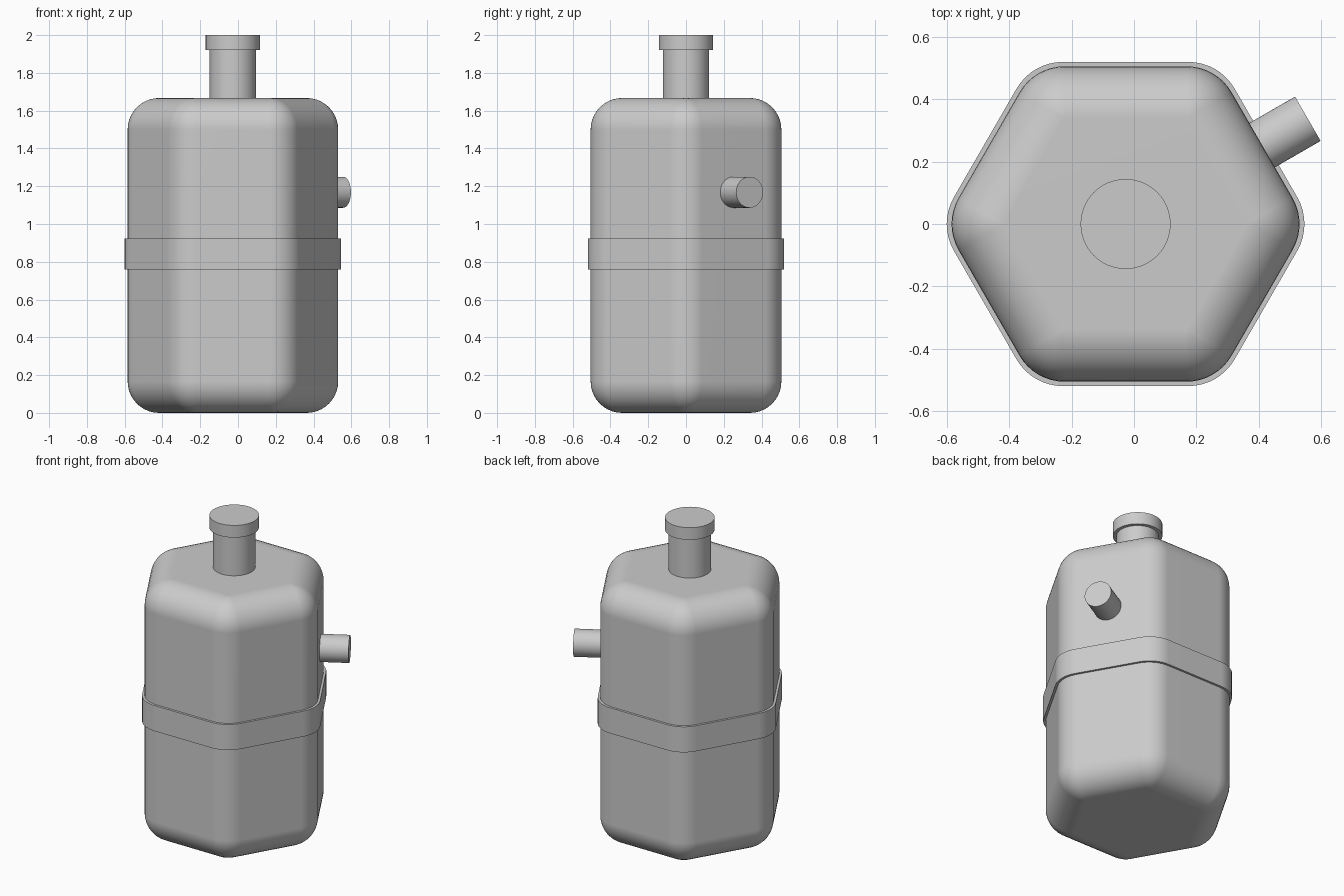
import bpy, bmesh, math
from mathutils import Vector

cube = bpy.data.objects.get("Cube")
if cube:
    bpy.data.objects.remove(cube, do_unlink=True)

CENTRE_X = -0.027
APOTHEM, ROUND, HEIGHT = 0.505, 0.167, 1.667
CORE = (APOTHEM - ROUND) / math.cos(math.pi / 6)   # corner distance of the inner hexagon

grey = bpy.data.materials.new("plain grey")
grey.use_nodes = True
grey.diffuse_color = (0.6, 0.6, 0.6, 1)
grey.node_tree.nodes["Principled BSDF"].inputs["Base Color"].default_value = (0.6, 0.6, 0.6, 1)


def hexagon(radius, z, scale=1.0, steps=8):
    """Rounded hexagon outline with its corners rounded by the radius."""
    points = []
    for corner in range(6):
        a = corner * math.pi / 3
        for i in range(steps + 1):
            b = a + math.pi / 3 * (i / steps - 0.5)
            points.append(Vector((CENTRE_X + scale * (CORE * math.cos(a) + radius * math.cos(b)),
                                  scale * (CORE * math.sin(a) + radius * math.sin(b)), z)))
    return points


def finish(obj):
    obj.data.materials.append(grey)
    bpy.ops.object.select_all(action="DESELECT")
    obj.select_set(True)
    bpy.context.view_layer.objects.active = obj
    bpy.ops.object.shade_smooth_by_angle(angle=math.radians(35))
    obj.modifiers.new("even_shading", "WEIGHTED_NORMAL").keep_sharp = True


def loft(name, outlines, closed=False):
    """Skin a stack of outlines; close it into a ring or cap both ends."""
    bm = bmesh.new()
    rings = [[bm.verts.new(p) for p in outline] for outline in outlines]
    pairs = list(zip(rings, rings[1:]))
    if closed:
        pairs.append((rings[-1], rings[0]))
    else:
        bm.faces.new(rings[0][::-1])
        bm.faces.new(rings[-1])
    for low, high in pairs:
        for i in range(len(low)):
            j = (i + 1) % len(low)
            bm.faces.new((low[i], low[j], high[j], high[i]))
    bmesh.ops.remove_doubles(bm, verts=bm.verts, dist=0.0001)
    bmesh.ops.recalc_face_normals(bm, faces=bm.faces)
    mesh = bpy.data.meshes.new(name)
    bm.to_mesh(mesh)
    bm.free()
    obj = bpy.data.objects.new(name, mesh)
    bpy.context.collection.objects.link(obj)
    finish(obj)


def cylinder(name, radius, start, end):
    start, end = Vector(start), Vector(end)
    axis = end - start
    bpy.ops.mesh.primitive_cylinder_add(vertices=64, radius=radius, depth=axis.length,
                                        location=(start + end) / 2,
                                        rotation=axis.to_track_quat("Z", "Y").to_euler())
    bpy.context.object.name = name
    finish(bpy.context.object)


# Hexagonal tank with every edge rounded
quarter = [i / 10 * math.pi / 2 for i in range(11)]
lower = [hexagon(ROUND * math.sin(t), ROUND * (1 - math.cos(t))) for t in quarter]
upper = [hexagon(ROUND * math.cos(t), HEIGHT - ROUND * (1 - math.sin(t))) for t in quarter]
loft("tank_body", lower + upper)

# Band around the middle
loft("middle_band", [hexagon(ROUND, 0.758, 0.99), hexagon(ROUND, 0.758, 1.028),
                     hexagon(ROUND, 0.922, 1.028), hexagon(ROUND, 0.922, 0.99)], closed=True)

# Neck and cap on top
cylinder("neck", 0.123, (CENTRE_X, 0, HEIGHT - 0.02), (CENTRE_X, 0, 1.93))
cylinder("neck_cap", 0.144, (CENTRE_X, 0, 1.922), (CENTRE_X, 0, 2.0))

# Side pipe square to the rear left face
out = Vector((math.cos(math.pi / 6), math.sin(math.pi / 6), 0))
base = Vector((CENTRE_X, 0, 1.168))
cylinder("side_pipe", 0.082, base + out * 0.48, base + out * 0.674)
